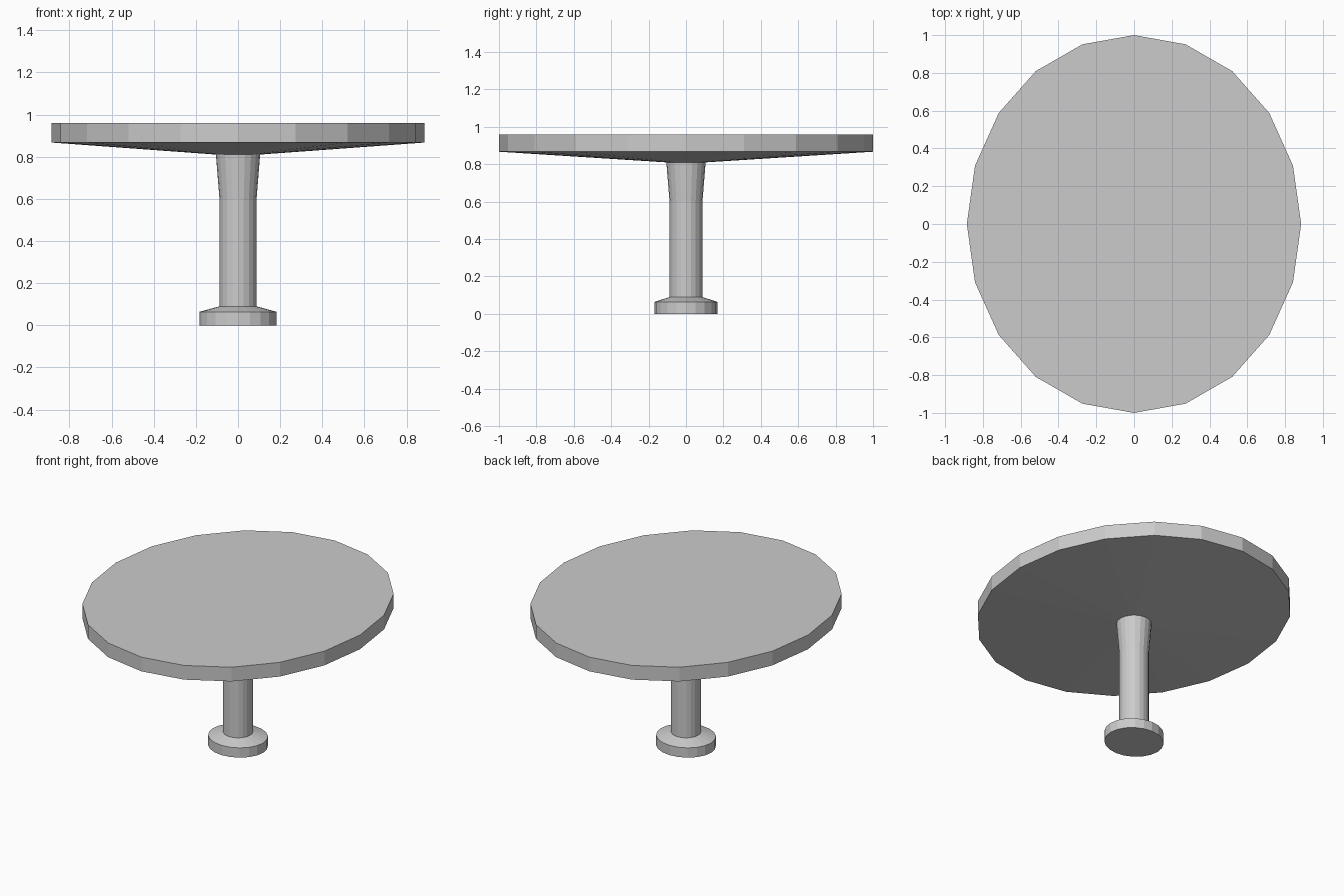
import bpy, bmesh, math

if "Cube" in bpy.data.objects:
    bpy.data.objects.remove(bpy.data.objects["Cube"])

SIDES = 20


def lathe(name, rings):
    """Closed, flat-faced solid from (x radius, y radius, height) rings."""
    bm = bmesh.new()
    loops = []
    for rx, ry, z in rings:
        loops.append([bm.verts.new((rx * math.cos(a), ry * math.sin(a), z))
                      for a in (2 * math.pi * i / SIDES for i in range(SIDES))])
    for lo, hi in zip(loops, loops[1:]):
        for i in range(SIDES):
            j = (i + 1) % SIDES
            bm.faces.new((lo[i], lo[j], hi[j], hi[i]))
    bm.faces.new(loops[0][::-1])
    bm.faces.new(loops[-1])
    mesh = bpy.data.meshes.new(name)
    bm.to_mesh(mesh)
    bm.free()
    obj = bpy.data.objects.new(name, mesh)
    bpy.context.collection.objects.link(obj)
    return obj


# Foot: slightly oval disc with a sloped upper face
lathe("foot", [(0.182, 0.168, 0), (0.182, 0.168, 0.064), (0.088, 0.088, 0.09)])

# Column: straight shaft flaring under the top
lathe("column", [(0.088, 0.088, 0.09), (0.088, 0.088, 0.60), (0.105, 0.105, 0.81)])

# Tabletop: oval slab with a shallow conical underside
lathe("tabletop", [(0.105, 0.105, 0.81), (0.885, 1.0, 0.867), (0.885, 1.0, 0.96)])
